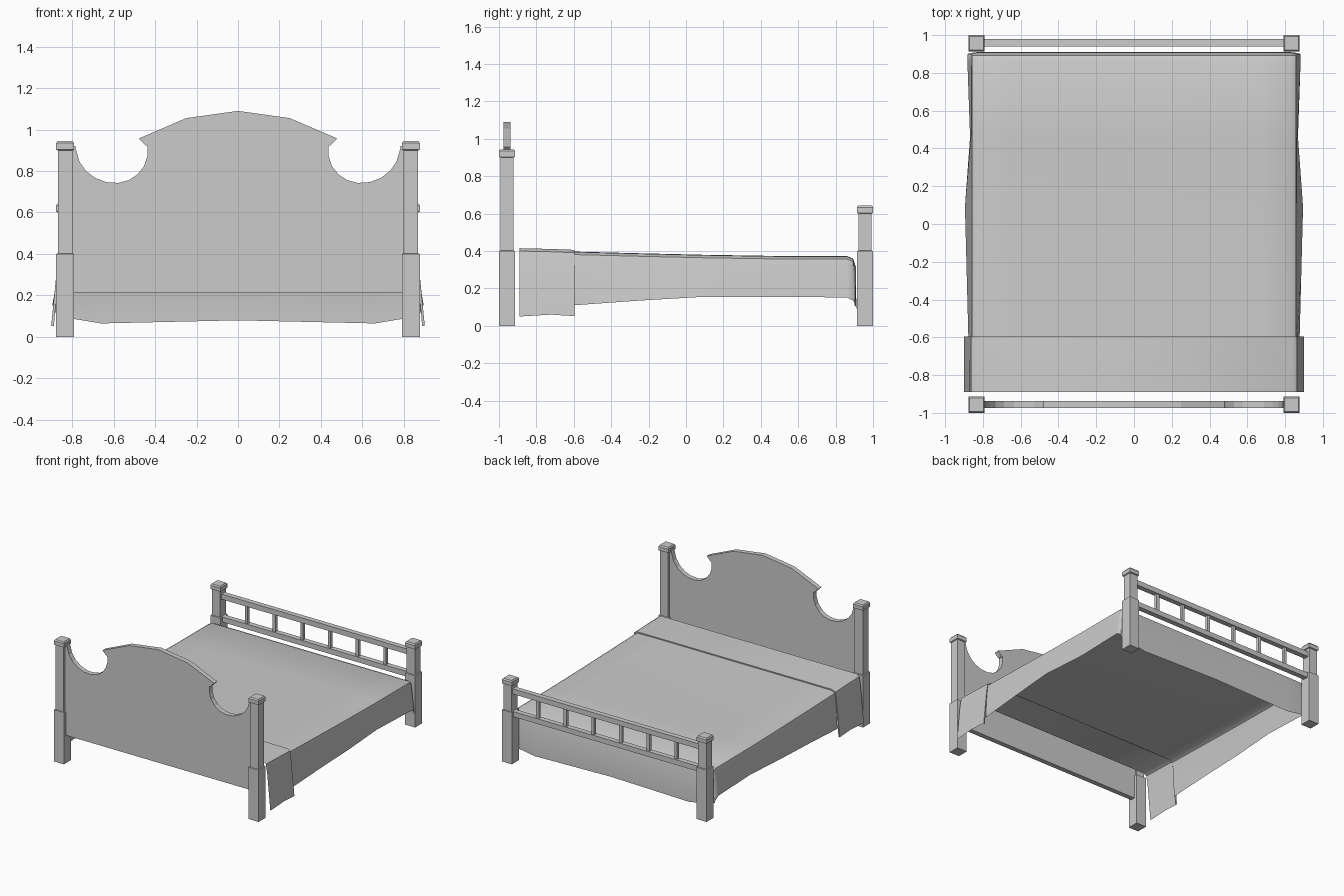
import bpy, bmesh, math

if "Cube" in bpy.data.objects:
    bpy.data.objects.remove(bpy.data.objects["Cube"])


def make(name, verts, faces, smooth=False):
    me = bpy.data.meshes.new(name)
    me.from_pydata(verts, [], faces)
    bm = bmesh.new()
    bm.from_mesh(me)
    bmesh.ops.recalc_face_normals(bm, faces=bm.faces)
    bm.to_mesh(me)
    bm.free()
    ob = bpy.data.objects.new(name, me)
    bpy.context.collection.objects.link(ob)
    if smooth:
        bpy.ops.object.select_all(action='DESELECT')
        ob.select_set(True)
        bpy.context.view_layer.objects.active = ob
        bpy.ops.object.shade_smooth_by_angle(angle=math.radians(35))
    return ob


def square_stack(name, cx, cy, levels):
    """Square rings (half width, z) joined upward into a closed post."""
    verts, faces = [], []
    for h, z in levels:
        verts += [(cx + sx * h, cy + sy * h, z) for sx, sy in ((-1, -1), (1, -1), (1, 1), (-1, 1))]
    for k in range(len(levels) - 1):
        for i in range(4):
            j = (i + 1) % 4
            faces.append((4 * k + i, 4 * k + j, 4 * k + 4 + j, 4 * k + 4 + i))
    n = len(verts)
    faces += [(3, 2, 1, 0), (n - 4, n - 3, n - 2, n - 1)]
    return make(name, verts, faces)


def box(name, x0, x1, y0, y1, z0, z1):
    v = [(x, y, z) for z in (z0, z1) for x, y in ((x0, y0), (x1, y0), (x1, y1), (x0, y1))]
    f = [(3, 2, 1, 0), (4, 5, 6, 7)] + [(i, (i + 1) % 4, (i + 1) % 4 + 4, i + 4) for i in range(4)]
    return make(name, v, f)


def cloth(name, rows):
    """Grid of half cross-sections (x, y, z), centre outward, mirrored in x."""
    verts, faces = [], []
    for r in rows:
        verts += [(-x, y, z) for x, y, z in reversed(r[1:])] + list(r)
    n = 2 * len(rows[0]) - 1
    for k in range(len(rows) - 1):
        for i in range(n - 1):
            a = k * n + i
            faces.append((a, a + 1, a + n + 1, a + n))
    ob = make(name, verts, faces, True)
    # top of the cloth faces up
    if sum(p.normal.z for p in ob.data.polygons) < 0:
        ob.data.flip_normals()
    return ob


# Stepped square posts with chamfered caps
for side, sx in (("left", -1), ("right", 1)):
    for end, cy, top in (("head", -0.957, 0.90), ("foot", 0.957, 0.60)):
        square_stack(f"{end}_post_{side}", sx * 0.834, cy, [
            (0.043, 0), (0.043, 0.40), (0.035, 0.402), (0.035, top), (0.043, top + 0.004),
            (0.043, top + 0.034), (0.036, top + 0.044)])

# Headboard: arched crest with a round scoop at each side
half = [(0.0, 1.09), (0.25, 1.055), (0.478, 0.957), (0.448, 0.925)]
for i in range(11):
    a = math.radians(170 + i * 19)
    half.append((0.592 + 0.157 * math.cos(a) + 0.03 * max(0, i - 5) / 5, 0.895 + 0.153 * math.sin(a)))
half += [(0.785, 0.92), (0.81, 0.92), (0.81, 0.215)]
outline = half + [(-x, z) for x, z in reversed(half[1:])]
n = len(outline)
make("headboard",
     [(x, y, z) for y in (-0.975, -0.937) for x, z in outline],
     [tuple(range(n)), tuple(range(2 * n - 1, n - 1, -1))]
     + [(i, (i + 1) % n, (i + 1) % n + n, i + n) for i in range(n)])

# Footboard rails and spindles
box("foot_top_rail", -0.81, 0.81, 0.94, 0.98, 0.535, 0.575)
box("foot_lower_rail", -0.81, 0.81, 0.94, 0.98, 0.36, 0.40)
for i in range(6):
    x = (i - 2.5) * 0.237
    box(f"foot_spindle_{i + 1}", x - 0.012, x + 0.012, 0.948, 0.972, 0.39, 0.545)

# Bedspread: station (y, top z, hem x, hem z), draped at the sides
rows = []
for y, t, hx, hz in ((-0.60, 0.397, 0.877, 0.11), (-0.25, 0.388, 0.886, 0.135),
                     (0.09, 0.380, 0.895, 0.155), (0.46, 0.374, 0.868, 0.155),
                     (0.86, 0.373, 0.882, 0.152), (0.893, 0.360, 0.882, 0.135)):
    rows.append([(0, y, t), (0.66, y, t), (0.832, y, t - 0.002), (0.857, y, t - 0.016),
                 (0.864, y, t - 0.055), (hx, y, hz)])
# Foot end rolls over and hangs between the posts
rows.append([(0, 0.908, 0.315), (0.66, 0.908, 0.315), (0.825, 0.908, 0.312), (0.848, 0.904, 0.30),
             (0.860, 0.900, 0.28), (0.880, 0.900, 0.125)])
rows.append([(0, 0.911, 0.08), (0.66, 0.911, 0.065), (0.80, 0.911, 0.088), (0.84, 0.909, 0.10),
             (0.86, 0.906, 0.105), (0.878, 0.902, 0.11)])
cloth("bedspread", rows)

# Turned-down sheet at the head, hanging lower
cloth("folded_sheet", [
    [(0, y, t), (0.838, y, t), (0.862, y, t - 0.015), (0.873, y, t - 0.08), (0.90, y, hz)]
    for y, t, hz in ((-0.89, 0.415, 0.05), (-0.72, 0.411, 0.06), (-0.595, 0.406, 0.052))]
    + [[(0, -0.595, 0.397), (0.832, -0.597, 0.395), (0.857, -0.597, 0.38),
        (0.865, -0.597, 0.325), (0.888, -0.597, 0.052)]])
